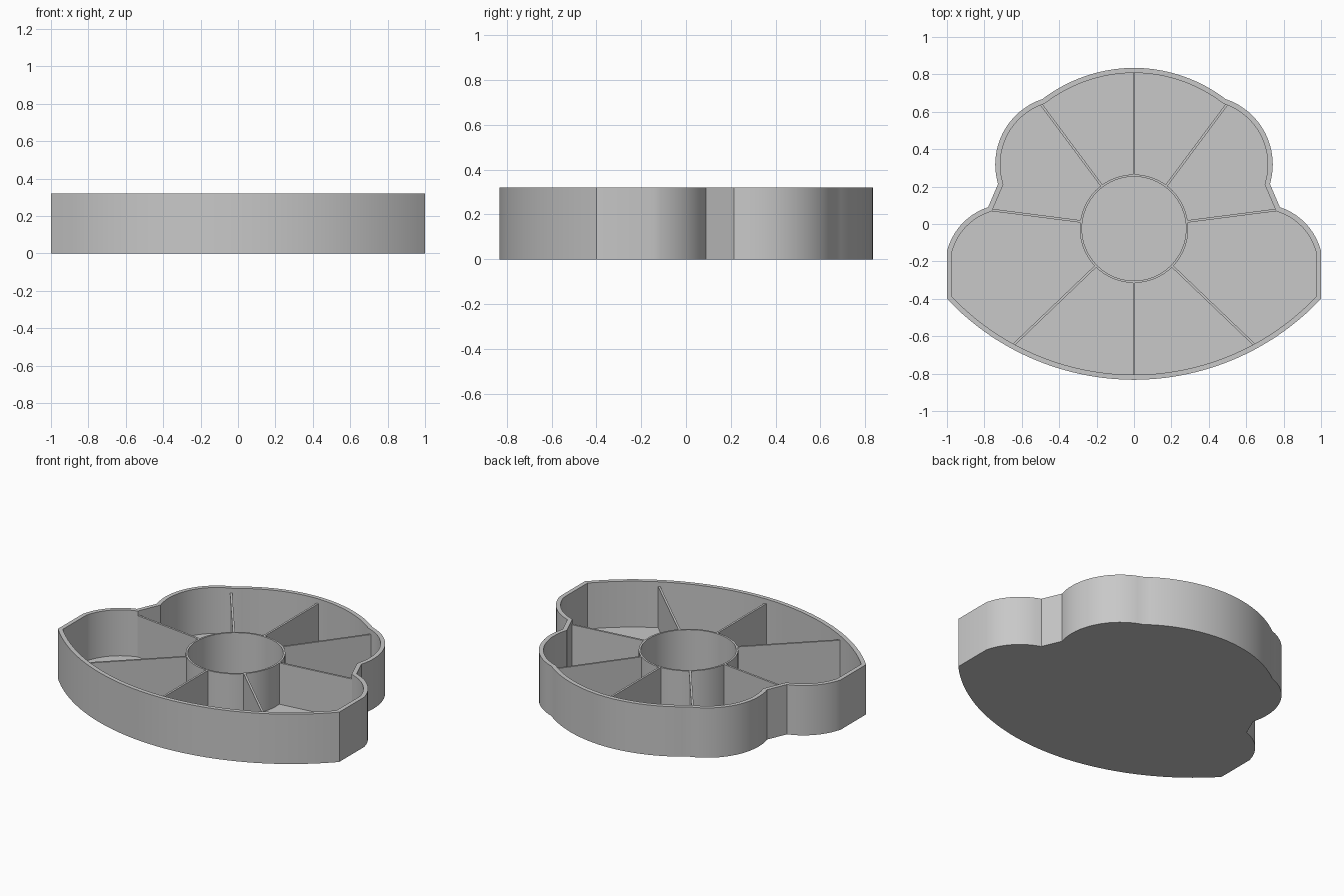
import bpy, bmesh, math
from mathutils import Vector

cube = bpy.data.objects.get("Cube")
if cube:
    bpy.data.objects.remove(cube, do_unlink=True)

HEIGHT, FLOOR, WALL = 0.32, 0.025, 0.027
DIVIDER_TOP, DIVIDER_WIDTH = 0.29, 0.013
HUB = Vector((0, -0.025))

grey = bpy.data.materials.new("light_grey_plastic")
grey.use_nodes = True
grey.diffuse_color = (0.58, 0.58, 0.58, 1)
grey.node_tree.nodes["Principled BSDF"].inputs["Base Color"].default_value = (0.58, 0.58, 0.58, 1)


def arc(a, m, b, steps):
    """Points on the circle through a, m and b, from a to b."""
    a, m, b = Vector(a), Vector(m), Vector(b)
    p, q = m - a, b - a
    d = 2 * (p.x * q.y - p.y * q.x)
    c = a + Vector((q.y * p.dot(p) - p.y * q.dot(q), p.x * q.dot(q) - q.x * p.dot(p))) / d
    start, end = a - c, b - c
    sweep = math.remainder(math.atan2(end.y, end.x) - math.atan2(start.y, start.x), math.tau)
    t0 = math.atan2(start.y, start.x)
    return [c + start.length * Vector((math.cos(t0 + sweep * i / steps), math.sin(t0 + sweep * i / steps)))
            for i in range(steps + 1)]


def inset(points, dist):
    """Mitred inward offset of a closed counter-clockwise loop."""
    result = []
    for i, p in enumerate(points):
        e1 = (p - points[i - 1]).normalized()
        e2 = (points[(i + 1) % len(points)] - p).normalized()
        n1, n2 = Vector((-e1.y, e1.x)), Vector((-e2.y, e2.x))
        result.append(p + (n1 + n2) * dist / (1 + n1.dot(n2)))
    return result


def finish(name, bm):
    bmesh.ops.recalc_face_normals(bm, faces=bm.faces)
    mesh = bpy.data.meshes.new(name)
    bm.to_mesh(mesh)
    bm.free()
    obj = bpy.data.objects.new(name, mesh)
    bpy.context.collection.objects.link(obj)
    mesh.materials.append(grey)
    bpy.ops.object.select_all(action='DESELECT')
    obj.select_set(True)
    bpy.context.view_layer.objects.active = obj
    bpy.ops.object.shade_smooth_by_angle(angle=math.radians(20))
    return obj


def bridge_rings(bm, rings, closed):
    """Skin consecutive rings of (points, z); cap the ends or close the loop."""
    verts = [[bm.verts.new((p.x, p.y, z)) for p in pts] for pts, z in rings]
    pairs = list(zip(verts, verts[1:]))
    if closed:
        pairs.append((verts[-1], verts[0]))
    else:
        bm.faces.new(verts[0])
        bm.faces.new(verts[-1])
    for lo, hi in pairs:
        for i in range(len(lo)):
            j = (i + 1) % len(lo)
            bm.faces.new((lo[i], lo[j], hi[j], hi[i]))


# Right half of the outline, front to back, then mirrored
half = arc((0, -0.833), (0.64, -0.674), (1, -0.4), 20)
half += arc((1, -0.145), (0.913, 0.008), (0.78, 0.09), 10)
ear = arc((0.727, 0.214), (0.682, 0.52), (0.49, 0.668), 16)
half += ear + arc(ear[-1], (0.3, 0.776), (0, 0.835), 14)[1:]
outer = half + [Vector((-p.x, p.y)) for p in reversed(half[1:-1])]
inner = inset(outer, WALL)

# Tray shell: outer wall, rim, inner wall and floor
bm = bmesh.new()
bridge_rings(bm, [(outer, 0), (outer, HEIGHT), (inner, HEIGHT), (inner, FLOOR)], False)
finish("tray_shell", bm)

# Round centre compartment
def circle(r):
    return [HUB + r * Vector((math.cos(math.tau * i / 64), math.sin(math.tau * i / 64))) for i in range(64)]

bm = bmesh.new()
big, small = circle(0.29), circle(0.278)
bridge_rings(bm, [(big, FLOOR), (big, DIVIDER_TOP), (small, DIVIDER_TOP), (small, FLOOR)], True)
finish("center_ring", bm)


# Divider walls running from the ring into the outer wall
def divider(name, start, end):
    a, b = Vector(start), Vector(end)
    along = (b - a).normalized()
    side = Vector((-along.y, along.x)) * DIVIDER_WIDTH / 2
    a, b = a - along * 0.004, b + along * 0.012
    strip = [a - side, b - side, b + side, a + side]
    bm = bmesh.new()
    bridge_rings(bm, [(strip, FLOOR), (strip, DIVIDER_TOP)], False)
    finish(name, bm)


divider("back_divider", (0, 0.264), (0, 0.808))
divider("front_divider", (0, -0.314), (0, -0.805))
for label, sx in (("left", 1), ("right", -1)):
    divider(label + "_back_divider", (sx * 0.175, 0.208), (sx * 0.497, 0.64))
    divider(label + "_side_divider", (sx * 0.287, 0.014), (sx * 0.754, 0.074))
    divider(label + "_front_divider", (sx * 0.207, -0.228), (sx * 0.643, -0.645))
